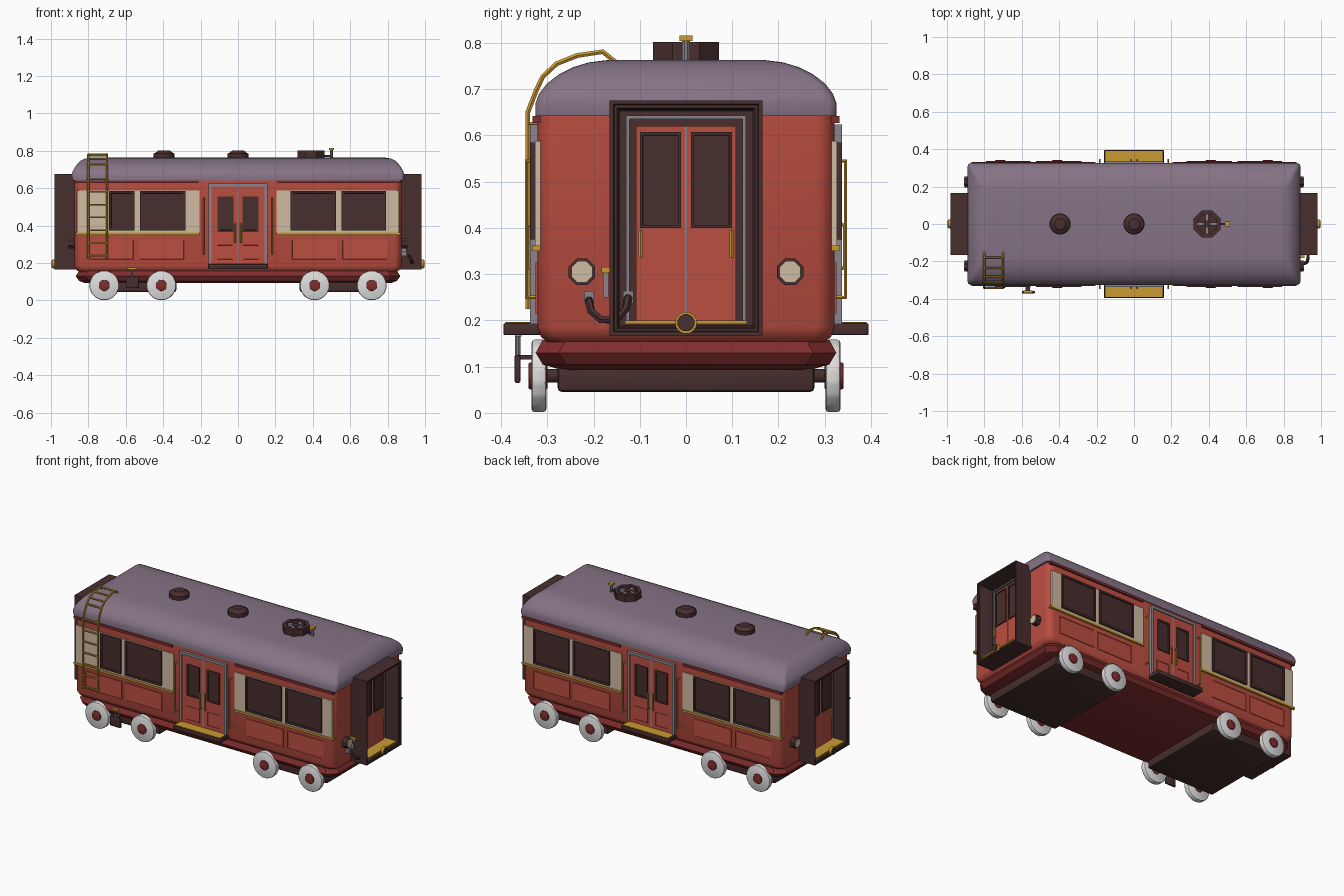
import bpy, bmesh, math
from mathutils import Matrix, Vector

old = bpy.data.objects.get("Cube")
if old:
    bpy.data.objects.remove(old)


def material(name, *rgb):
    m = bpy.data.materials.new(name)
    lin = [((c / 255 + 0.055) / 1.055) ** 2.4 for c in rgb] + [1]
    m.diffuse_color = lin
    m.use_nodes = True
    m.node_tree.nodes["Principled BSDF"].inputs["Base Color"].default_value = lin
    return m


RED = material("coach red", 188, 78, 65)
MAROON = material("maroon", 128, 45, 45)
ROOF = material("roof mauve", 133, 115, 133)
CREAM = material("cream", 208, 188, 162)
GLASS = material("window blue", 124, 152, 218)
GOLD = material("brass", 202, 154, 50)
BROWN = material("dark brown", 72, 46, 46)
WHITE = material("wheel white", 222, 222, 222)
GREY = material("steel grey", 140, 132, 142)
FRONT, BACK, LEFT, RIGHT = 0, 180, 90, -90


def finish(bm, name, mats, turn=0, bevel=0):
    """Turn the part from the front face to its side and store it."""
    if bevel:
        bmesh.ops.bevel(bm, geom=bm.edges[:], offset=bevel, segments=2, affect='EDGES', profile=0.5)
    bmesh.ops.recalc_face_normals(bm, faces=bm.faces[:])
    bm.transform(Matrix.Rotation(math.radians(turn), 4, 'Z'))
    mesh = bpy.data.meshes.new(name)
    bm.to_mesh(mesh)
    bm.free()
    return place(mesh, name, mats)


def place(mesh, name, mats):
    mesh.materials.clear()
    for m in mats:
        mesh.materials.append(m)
    mesh.shade_smooth()
    mesh.set_sharp_from_angle(angle=math.radians(32))
    ob = bpy.data.objects.new(name, mesh)
    bpy.context.collection.objects.link(ob)
    return ob


def cube(x, y, z):
    bm = bmesh.new()
    bmesh.ops.create_cube(bm, size=1)
    size = [b - a for a, b in (x, y, z)]
    mid = [(a + b) / 2 for a, b in (x, y, z)]
    bm.transform(Matrix.Translation(mid) @ Matrix.Diagonal((*size, 1)))
    bm.normal_update()
    return bm


def box(name, x, y, z, mat, turn=0, bevel=0):
    return finish(cube(x, y, z), name, [mat], turn, bevel)


def panel(name, u, d, z, mats, turn, rim, push):
    """Plate between distances d from the centre, with a sunk middle."""
    bm = cube(u, (-d[1], -d[0]), z)
    f = min(bm.faces, key=lambda f: f.normal.y)
    bmesh.ops.inset_region(bm, faces=[f], thickness=rim, depth=0)
    bmesh.ops.inset_region(bm, faces=[f], thickness=0.0005, depth=-push)
    f.material_index = len(mats) - 1
    return finish(bm, name, mats, turn)


def disc(name, at, r, depth, axis, mat, turn=0, n=16, top=None, bevel=0):
    bm = bmesh.new()
    bmesh.ops.create_cone(bm, cap_ends=True, segments=n, radius1=r,
                          radius2=r if top is None else top, depth=depth)
    bm.transform(Matrix.Rotation(math.pi / n, 4, 'Z'))
    rot = Vector((0, 0, 1)).rotation_difference(Vector(axis)).to_matrix().to_4x4()
    bm.transform(Matrix.Translation(at) @ rot)
    return finish(bm, name, [mat], turn, bevel)


def tube(name, pts, r, mat, turn=0):
    c = bpy.data.curves.new(name, 'CURVE')
    c.dimensions = '3D'
    c.bevel_depth, c.bevel_resolution, c.use_fill_caps = r, 1, True
    s = c.splines.new('POLY')
    s.points.add(len(pts) - 1)
    rot = Matrix.Rotation(math.radians(turn), 3, 'Z')
    for p, q in zip(s.points, pts):
        p.co = (*(rot @ Vector(q)), 1)
    tmp = bpy.data.objects.new("tmp", c)
    mesh = bpy.data.meshes.new_from_object(tmp)
    bpy.data.objects.remove(tmp)
    return place(mesh, name, [mat])


def loft(name, levels, r, segs, mat):
    """Stack of rounded rectangles given as (z, half x, half y)."""
    bm = bmesh.new()
    rings = []
    for z, hx, hy in levels:
        ring = []
        for k, (sx, sy) in enumerate(((1, 1), (-1, 1), (-1, -1), (1, -1))):
            for i in range(segs + 1):
                a = math.pi / 2 * (k + i / segs)
                ring.append(bm.verts.new((sx * (hx - r) + r * math.cos(a),
                                          sy * (hy - r) + r * math.sin(a), z)))
        rings.append(ring)
    n = len(rings[0])
    for a, b in zip(rings, rings[1:]):
        for i in range(n):
            bm.faces.new((a[i], a[(i + 1) % n], b[(i + 1) % n], b[i]))
    bm.faces.new(rings[0])
    bm.faces.new(rings[-1])
    return finish(bm, name, [mat])


# Main shell
loft("body", [(.153, .85, .3), (.165, .866, .314), (.185, .875, .321), (.65, .875, .321)], .04, 5, RED)
loft("skirt", [(.093, .82, .27), (.105, .85, .31), (.13, .868, .325), (.158, .85, .31)], .05, 1, MAROON)
loft("roof", [(.642, .885, .326), (.668, .89, .326), (.69, .884, .318), (.712, .872, .301), (.732, .857, .275),
              (.748, .84, .243), (.758, .82, .21), (.763, .79, .17)], .02, 3, ROOF)

# Running gear
for s in (-1, 1):
    box("bogie", sorted((s * .33, s * .79)), (-.278, .278), (.045, .11), BROWN, 0, .01)
    for x in (.41, .715):
        disc("axle", (s * x, 0, .08), .015, .6, (0, 1, 0), BROWN)
        for side in (-1, 1):
            disc("wheel", (s * x, side * .318, .08), .08, .032, (0, 1, 0), WHITE, 0, 16, None, .007)
            disc("wheel_hub", (s * x, side * .32, .08), .03, .042, (0, 1, 0), MAROON, 0, 12, None, .004)

# Long sides
for turn in (FRONT, BACK):
    for s in (-1, 1):
        def span(a, b):
            return sorted((s * a, s * b))
        box("cream_band", span(.205, .86), (-.327, -.315), (.355, .588), CREAM, turn)
        box("brass_trim", span(.205, .87), (-.332, -.315), (.35, .362), GOLD, turn)
        box("rain_strip", span(.21, .87), (-.332, -.315), (.627, .642), MAROON, turn)
        narrow = turn == FRONT and s < 0
        for a, b in ((.282, .525), (.553, .69 if narrow else .792)):
            panel("side_window", span(a, b), (.315, .337), (.375, .585), [BROWN, GLASS], turn, .017, .006)
        for a, b in ((.285, .53), (.555, .8)):
            panel("lower_panel", span(a, b), (.312, .325), (.215, .325), [RED], turn, .007, .003)
        # Door leaves, handles and grab rails
        box("door_leaf", span(.004, .145), (-.33, -.31), (.19, .61), RED, turn)
        panel("door_window", span(.025, .11), (.32, .337), (.365, .555), [BROWN, GLASS], turn, .014, .005)
        panel("door_panel", span(.025, .115), (.32, .333), (.215, .3), [RED], turn, .007, .003)
        tube("door_handle", [(s * .016, -.33, .31), (s * .016, -.343, .315), (s * .016, -.343, .405),
                             (s * .016, -.33, .41)], .005, GOLD, turn)
        tube("grab_rail", [(s * .183, -.32, .25), (s * .183, -.345, .25), (s * .183, -.345, .545),
                           (s * .183, -.32, .545)], .005, GOLD, turn)
        box("door_post", span(.143, .158), (-.337, -.31), (.19, .622), GREY, turn)
    box("door_lintel", (-.158, .158), (-.337, -.31), (.608, .624), GREY, turn)
    box("door_seam", (-.004, .004), (-.333, -.31), (.19, .61), GREY, turn)
    box("step", (-.16, .16), (-.395, -.3), (.168, .194), BROWN, turn, .004)
    box("step_tread", (-.152, .152), (-.39, -.322), (.19, .197), GOLD, turn)

# Gangways, end doors and lamps
for turn in (LEFT, RIGHT):
    bm = cube((-.165, .165), (-.98, -.86), (.166, .676))
    f = min(bm.faces, key=lambda f: f.normal.y)
    for rim, push in ((.012, 0), (.003, .006), (.008, 0), (.003, .006), (.006, .078)):
        bmesh.ops.inset_region(bm, faces=[f], thickness=rim, depth=-push)
    finish(bm, "gangway", [BROWN], turn)
    box("gangway_floor", (-.132, .132), (-.972, -.88), (.192, .2), GOLD, turn)
    box("end_door_lintel", (-.13, .13), (-.897, -.88), (.636, .643), GREY, turn)
    for s in (-1, 1):
        def span(a, b):
            return sorted((s * a, s * b))
        box("end_door_post", span(.122, .13), (-.897, -.88), (.2, .643), GREY, turn)
        box("end_door_leaf", span(.002, .108), (-.9, -.88), (.2, .62), RED, turn)
        panel("end_door_window", span(.011, .1), (.89, .907), (.4, .607), [BROWN, GLASS], turn, .009, .004)
        tube("end_door_handle", [(s * .098, -.908, .335), (s * .098, -.908, .395)], .005, GOLD, turn)
        disc("lamp_ring", (s * .225, -.885, .305), .031, .04, (0, -1, 0), BROWN, turn, 8)
        disc("lamp_lens", (s * .225, -.905, .305), .025, .008, (0, -1, 0), CREAM, turn, 8)
    box("end_door_seam", (-.002, .002), (-.902, -.88), (.2, .62), GREY, turn)
    disc("coupling_ring", (0, -.983, .195), .024, .016, (0, -1, 0), GOLD, turn, 12)
    disc("coupling_core", (0, -.986, .195), .019, .02, (0, -1, 0), BROWN, turn, 12)

# Brake hose and valve on one end
tube("brake_hose", [(-.21, -.87, .25), (-.21, -.915, .24), (-.205, -.925, .22), (-.185, -.93, .202),
                    (-.15, -.93, .2), (-.13, -.925, .225), (-.125, -.9, .25)], .009, BROWN, LEFT)
for u in (-.21, -.125):
    box("hose_socket", (u - .011, u + .011), (-.9, -.87), (.238, .264), GREY, LEFT)
box("valve_stem", (-.18, -.168), (-.9, -.87), (.25, .305), GREY, LEFT)
box("valve_handle", (-.183, -.165), (-.912, -.87), (.302, .315), GOLD, LEFT)

# Brake lever under the front side
box("lever_plate", (-.6, -.53), (-.371, -.358), (.065, .125), BROWN, 0, .004)
box("lever_bracket", (-.58, -.555), (-.365, -.3), (.115, .125), BROWN)
disc("lever_stem", (-.566, -.364, .145), .006, .05, (0, 0, 1), GREY, 0, 8)
box("lever_handle", (-.59, -.542), (-.37, -.356), (.165, .175), GOLD)

# Ladder curving onto the roof
path = [(-.342, .225), (-.342, .65), (-.325, .695), (-.31, .727), (-.28, .755),
        (-.235, .773), (-.18, .781), (-.15, .757)]
for x in (-.8, -.7):
    tube("ladder_rail", [(x, y, z) for y, z in path], .006, GOLD)
    for z in (.25, .625):
        tube("ladder_bracket", [(x, -.342, z), (x, -.315, z)], .005, GOLD)
rungs = [(-.342, .24 + .068 * i) for i in range(7)] + path[3:7:1]
for y, z in rungs:
    tube("ladder_rung", [(-.8, y, z), (-.7, y, z)], .005, GOLD)

# Roof fittings
for x in (-.395, 0):
    disc("vent_base", (x, 0, .772), .057, .026, (0, 0, 1), BROWN, 0, 16)
    disc("vent_cap", (x, 0, .793), .055, .018, (0, 0, 1), BROWN, 0, 16, .03)
hatch = bmesh.new()
bmesh.ops.create_cone(hatch, cap_ends=True, segments=8, radius1=.077, radius2=.077, depth=.045)
hatch.transform(Matrix.Translation((.39, 0, .78)) @ Matrix.Rotation(math.pi / 8, 4, 'Z'))
hatch.normal_update()
lid = max(hatch.faces, key=lambda f: f.normal.z)
bmesh.ops.inset_region(hatch, faces=[lid], thickness=.022)
bmesh.ops.inset_region(hatch, faces=[lid], thickness=.001, depth=-.02)
lid.material_index = 1
finish(hatch, "roof_hatch", [BROWN, WHITE])
box("hatch_bar_long", (.338, .442), (-.009, .009), (.78, .797), GREY)
box("hatch_bar_cross", (.381, .399), (-.052, .052), (.78, .797), GREY)
disc("hatch_hub", (.39, 0, .79), .02, .02, (0, 0, 1), BROWN, 0, 8)
disc("pipe_stem", (.5, 0, .782), .009, .05, (0, 0, 1), GREY, 0, 8)
box("pipe_cap", (.486, .514), (-.014, .014), (.804, .816), GOLD)
box("pipe_link", (.46, .5), (-.006, .006), (.768, .778), BROWN)
